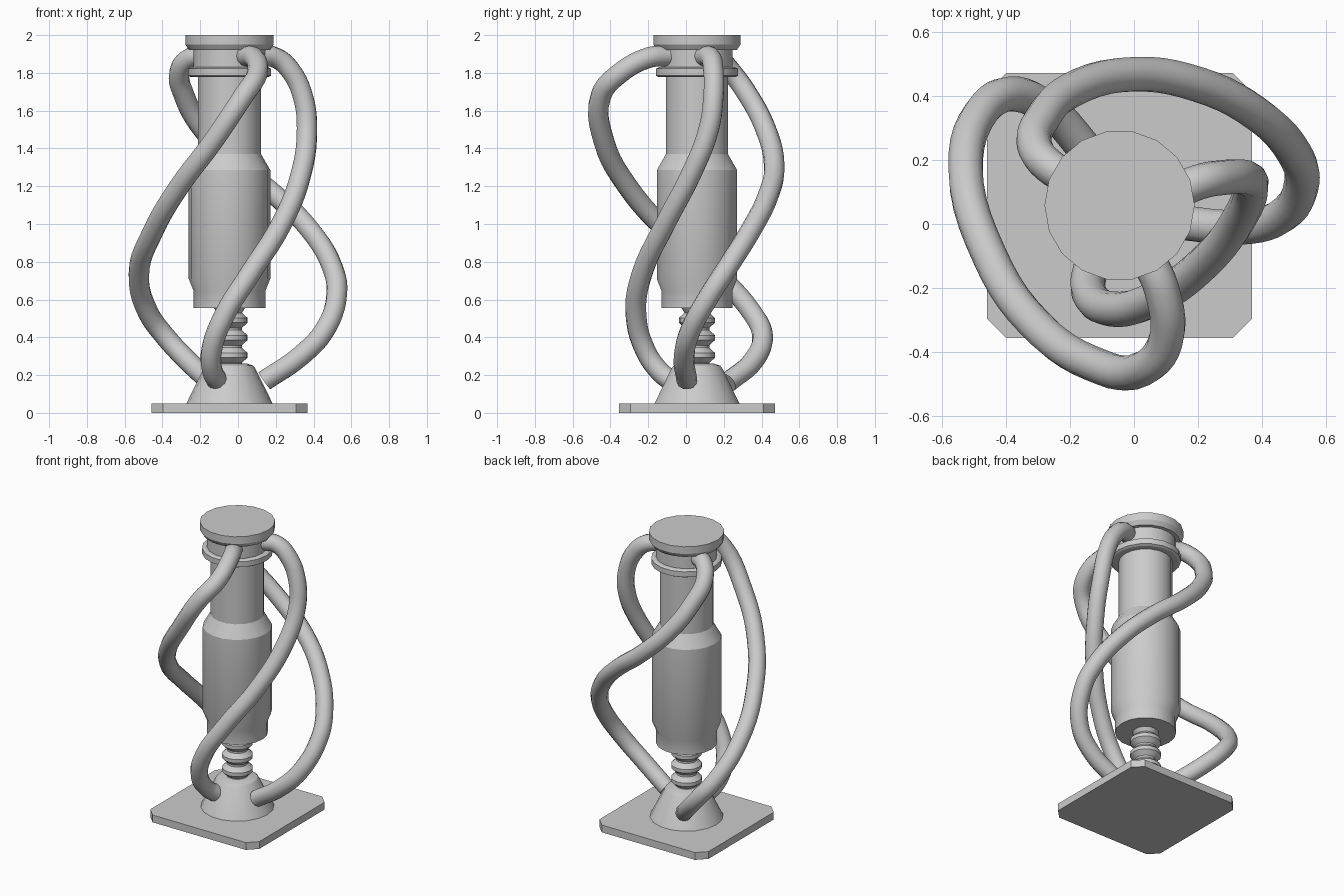
import bpy, bmesh, math

if "Cube" in bpy.data.objects:
    bpy.data.objects.remove(bpy.data.objects["Cube"])

CX, CY = -0.045, 0.058   # main axis of the strut


def finish(name, bm, smooth=True):
    bmesh.ops.recalc_face_normals(bm, faces=bm.faces)
    me = bpy.data.meshes.new(name)
    bm.to_mesh(me)
    bm.free()
    ob = bpy.data.objects.new(name, me)
    bpy.context.collection.objects.link(ob)
    if smooth:
        bpy.ops.object.select_all(action='DESELECT')
        ob.select_set(True)
        bpy.context.view_layer.objects.active = ob
        bpy.ops.object.shade_smooth_by_angle(angle=math.radians(26))
    return ob


def lathe(name, profile, n=18):
    """Turned solid from (radius, z) pairs, capped at both ends."""
    bm = bmesh.new()
    rings = [[bm.verts.new((CX + r * math.cos(2 * math.pi * i / n),
                            CY + r * math.sin(2 * math.pi * i / n), z))
              for i in range(n)] for r, z in profile]
    for a, b in zip(rings, rings[1:]):
        for i in range(n):
            j = (i + 1) % n
            bm.faces.new((a[i], a[j], b[j], b[i]))
    bm.faces.new(rings[0])
    bm.faces.new(rings[-1])
    return finish(name, bm)


def cable(name, pts, radius=0.055):
    """Round hose through the given points."""
    cu = bpy.data.curves.new(name, 'CURVE')
    cu.dimensions = '3D'
    cu.bevel_depth = radius
    cu.bevel_resolution = 4
    cu.resolution_u = 5
    cu.use_fill_caps = True
    sp = cu.splines.new('BEZIER')
    sp.bezier_points.add(len(pts) - 1)
    for bp, p in zip(sp.bezier_points, pts):
        bp.co = p
        bp.handle_left_type = bp.handle_right_type = 'AUTO'
    sp.use_smooth = True
    ob = bpy.data.objects.new(name, cu)
    bpy.context.collection.objects.link(ob)


# square foot plate with clipped corners
bm = bmesh.new()
h, c = 0.413, 0.06
outline = []
for sx, sy in ((1, 1), (-1, 1), (-1, -1), (1, -1)):
    pair = [(sx * h, sy * (h - c)), (sx * (h - c), sy * h)]
    outline += pair if sx * sy > 0 else pair[::-1]
face = bm.faces.new([bm.verts.new((CX + x, CY + y, 0)) for x, y in outline])
ext = bmesh.ops.extrude_face_region(bm, geom=[face])
bmesh.ops.translate(bm, vec=(0, 0, 0.05),
                    verts=[g for g in ext['geom'] if isinstance(g, bmesh.types.BMVert)])
if not face.is_valid or len(bm.faces) < 10:
    bm.faces.new([v for v in bm.verts if v.co.z < 0.01])
finish("foot_plate", bm, smooth=False)

# conical foot
lathe("foot_cone", [(0.228, 0.05), (0.137, 0.235), (0.125, 0.25), (0.09, 0.262)])

# ribbed joint
ribs = [(0.075, 0.25)]
for z in (0.305, 0.398, 0.49):
    ribs += [(0.066, z - 0.04), (0.096, z - 0.012), (0.096, z + 0.012), (0.066, z + 0.04)]
lathe("ribbed_joint", ribs + [(0.085, 0.56)], 16)

# main cylinder and narrower upper tube
lathe("main_cylinder", [(0.19, 0.555), (0.19, 0.645), (0.216, 0.71),
                        (0.216, 1.285), (0.167, 1.37), (0.167, 1.80)])
lathe("collar_ring", [(0.205, 1.777), (0.22, 1.785), (0.22, 1.822), (0.205, 1.83)])
lathe("neck", [(0.19, 1.82), (0.19, 1.94)])
lathe("top_cap", [(0.215, 1.922), (0.234, 1.95), (0.234, 2.0)])

# three hoses winding from the neck down to the foot
cable("left_hose", [
    (0.04, -0.10, 1.89), (0.085, -0.2, 1.88), (0.10, -0.36, 1.79), (0.03, -0.45, 1.68),
    (-0.13, -0.435, 1.44), (-0.31, -0.31, 1.2), (-0.45, -0.10, 0.96), (-0.525, 0.17, 0.73),
    (-0.475, 0.35, 0.53), (-0.39, 0.405, 0.41), (-0.27, 0.36, 0.28), (-0.14, 0.22, 0.16)])
cable("front_hose", [
    (0.11, 0.09, 1.89), (0.2, 0.13, 1.88), (0.28, 0.145, 1.81), (0.345, 0.145, 1.67),
    (0.365, 0.12, 1.5), (0.335, 0.03, 1.27), (0.23, -0.11, 1.0), (0.06, -0.235, 0.73),
    (-0.07, -0.265, 0.52), (-0.14, -0.215, 0.33), (-0.135, -0.14, 0.22), (-0.11, -0.08, 0.17)])
cable("right_hose", [
    (-0.16, 0.13, 1.89), (-0.25, 0.17, 1.88), (-0.31, 0.245, 1.8), (-0.285, 0.33, 1.68),
    (-0.2, 0.415, 1.52), (0.0, 0.467, 1.31), (0.2, 0.435, 1.15), (0.38, 0.345, 0.97),
    (0.5, 0.22, 0.77), (0.523, 0.13, 0.63), (0.46, 0.025, 0.44), (0.33, -0.01, 0.3),
    (0.14, 0.005, 0.17)])
